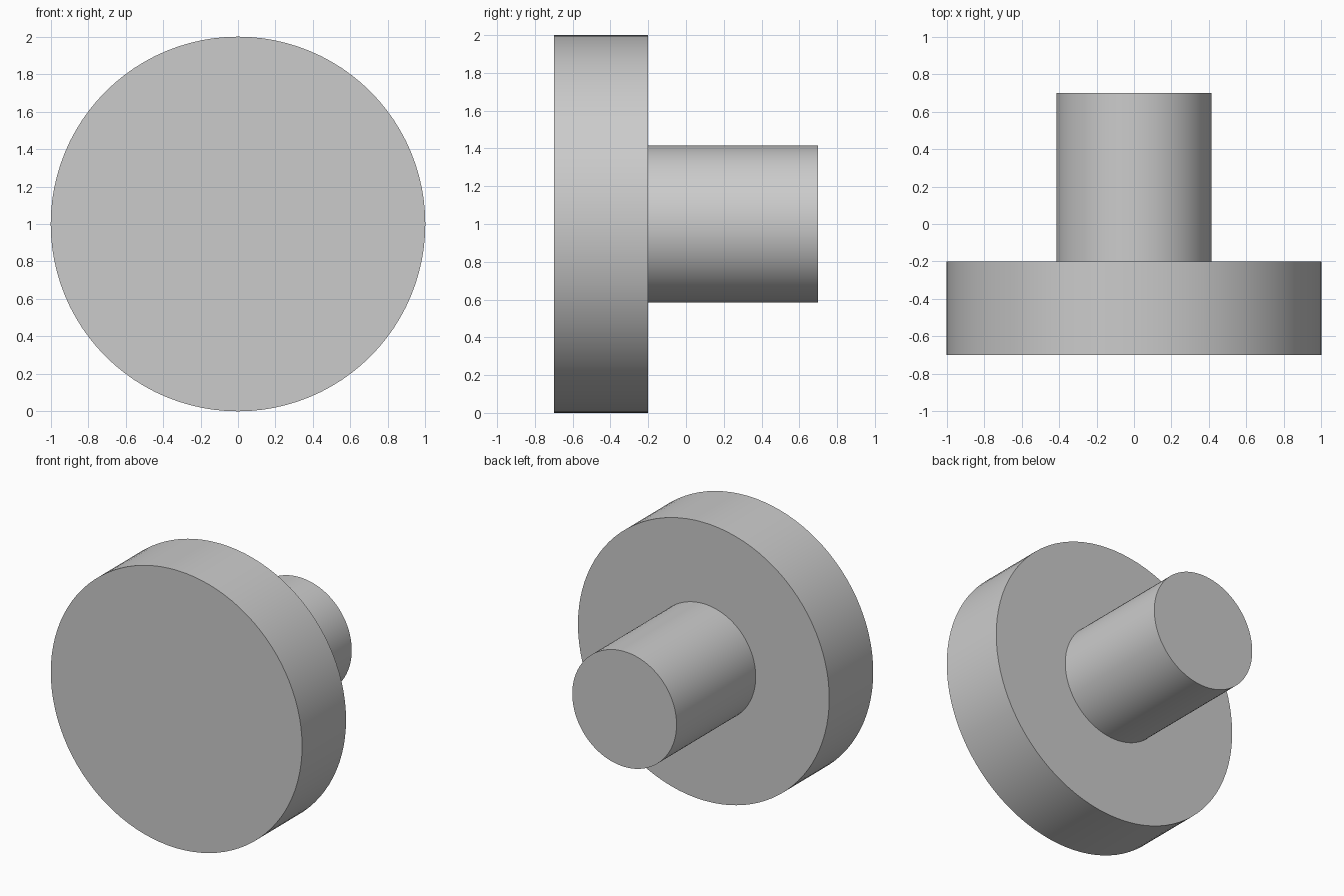
import bpy
import math

if "Cube" in bpy.data.objects:
    bpy.data.objects.remove(bpy.data.objects["Cube"], do_unlink=True)

# Single plain grey
grey = bpy.data.materials.new("plain_grey")
grey.use_nodes = True
colour = (0.6, 0.6, 0.6, 1.0)
grey.diffuse_color = colour
grey.node_tree.nodes["Principled BSDF"].inputs["Base Color"].default_value = colour


def disc(name, radius, y_front, y_back):
    """Cylinder lying along y, centred at height 1."""
    bpy.ops.mesh.primitive_cylinder_add(
        vertices=96, radius=radius, depth=y_back - y_front,
        location=(0, (y_front + y_back) / 2, 1),
        rotation=(math.pi / 2, 0, 0))
    obj = bpy.context.object
    obj.name = name
    obj.data.materials.append(grey)
    bpy.ops.object.shade_smooth_by_angle(angle=math.radians(30))
    return obj


# Wide round head at the front, narrower shaft behind it
head = disc("round_head", 1.0, -0.7, -0.2)
shaft = disc("rear_shaft", 0.415, -0.2, 0.7)
